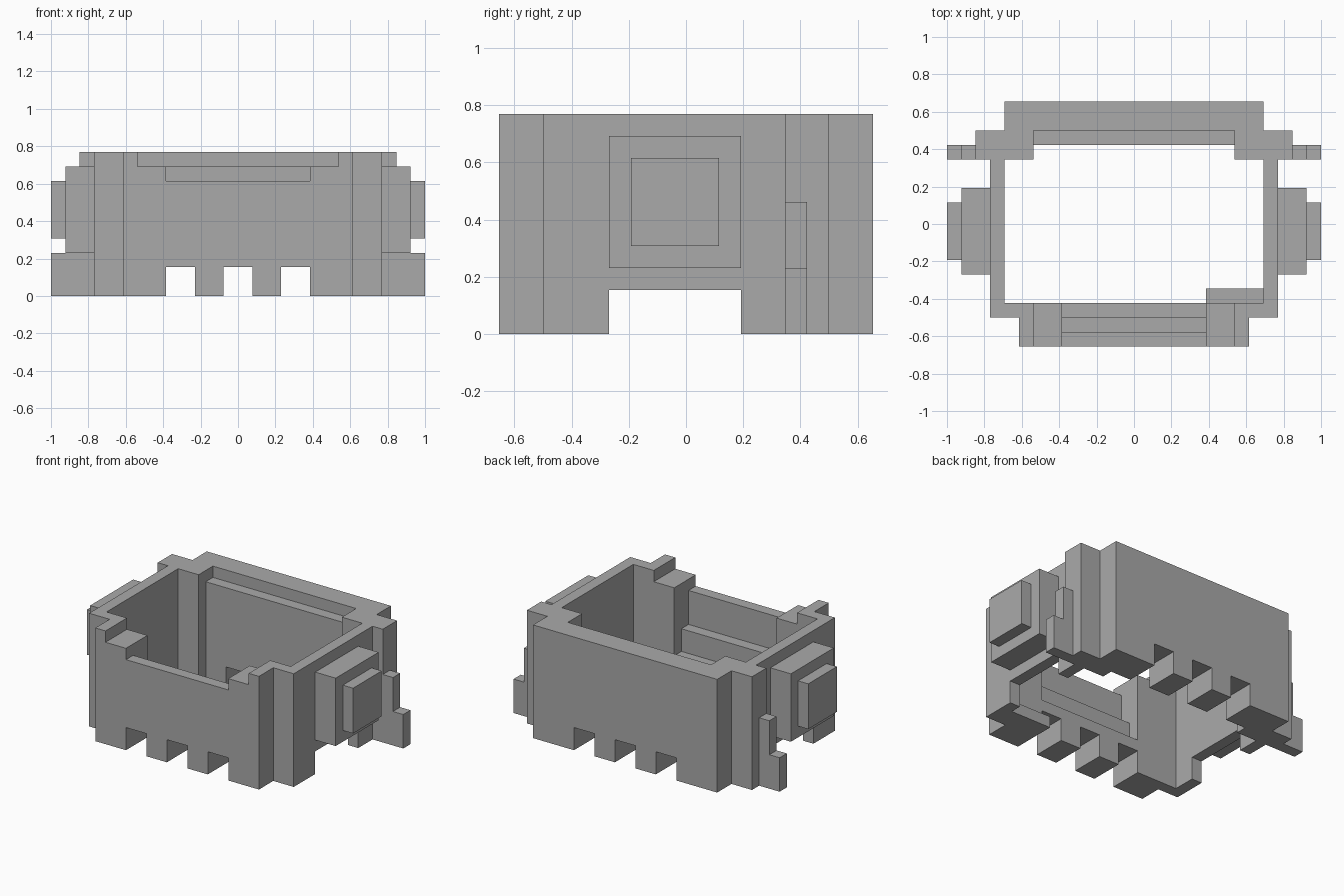
import bpy, bmesh

U = 1 / 13  # one grid block

cube = bpy.data.objects.get("Cube")
if cube:
    bpy.data.objects.remove(cube)

grey = bpy.data.materials.new("plain grey")
grey.use_nodes = True
grey.diffuse_color = (0.4, 0.4, 0.4, 1)
grey.node_tree.nodes["Principled BSDF"].inputs["Base Color"].default_value = (0.4, 0.4, 0.4, 1)


def prism(name, outline, z0, z1):
    """Extrude an outline, given in blocks, between two heights."""
    bm = bmesh.new()
    face = bm.faces.new([bm.verts.new((x * U, y * U, z0 * U)) for x, y in outline])
    top = bmesh.ops.extrude_face_region(bm, geom=[face])["geom"]
    moved = [v for v in top if isinstance(v, bmesh.types.BMVert)]
    bmesh.ops.translate(bm, verts=moved, vec=(0, 0, (z1 - z0) * U))
    bmesh.ops.recalc_face_normals(bm, faces=bm.faces)
    mesh = bpy.data.meshes.new(name)
    bm.to_mesh(mesh)
    bm.free()
    mesh.materials.append(grey)
    obj = bpy.data.objects.new(name, mesh)
    bpy.context.collection.objects.link(obj)
    return obj


def box(name, x0, x1, y0, y1, z0, z1):
    return prism(name, [(x0, y0), (x1, y0), (x1, y1), (x0, y1)], z0, z1)


def mirrored(half):
    return half + [(-x, y) for x, y in reversed(half)]


def cut(target, cutter):
    cutter.hide_render = True
    mod = target.modifiers.new("cut", "BOOLEAN")
    mod.operation = "DIFFERENCE"
    mod.solver = "EXACT"
    mod.object = cutter
    bpy.context.view_layer.objects.active = target
    bpy.ops.object.modifier_apply(modifier=mod.name)
    bpy.data.objects.remove(cutter)


# Stepped outer wall
body = prism("body_wall", mirrored([(9, 8.5), (9, 6.5), (11, 6.5), (11, 4.5), (10, 4.5),
                                    (10, -6.5), (8, -6.5), (8, -8.5)]), 0, 10)

# Open cavity with thick rear corners
cut(body, prism("cavity", mirrored([(7, 5.5), (7, 4.5), (9, 4.5), (9, -5.5)]), -1, 11))

# Rear ledge
cut(body, box("rear_ledge_cut", -7, 7, 5, 6.5, 9, 11))

# Front notch and the steps down its inner side
for half, y0, z in [(7, -9, 9), (5, -9, 8), (5, -7.5, 5), (5, -6.5, 3)]:
    cut(body, box("front_step_cut", -half, half, y0, -5, z, 12))

# Gaps along the bottom edge, front and back
for x in (-4, 0, 4):
    cut(body, box("bottom_gap_cut", x - 1, x + 1, -9, 9, -1, 2))

# Openings under the sides
cut(body, box("side_gap_cut", -12, 12, -3.5, 2.5, -1, 2))

# Low bracket in the front left inner corner
box("inner_bracket", 5, 9, -5.5, -4.5, 0, 1)

# Side pods and rear fins
for side, s in (("left", 1), ("right", -1)):
    box(side + "_pod", s * 10, s * 12, -3.5, 2.5, 3, 9)
    box(side + "_pod_cap", s * 12, s * 13, -2.5, 1.5, 4, 8)
    box(side + "_tall_fin", s * 11, s * 12, 4.5, 5.5, 0, 6)
    box(side + "_short_fin", s * 12, s * 13, 4.5, 5.5, 0, 3)
